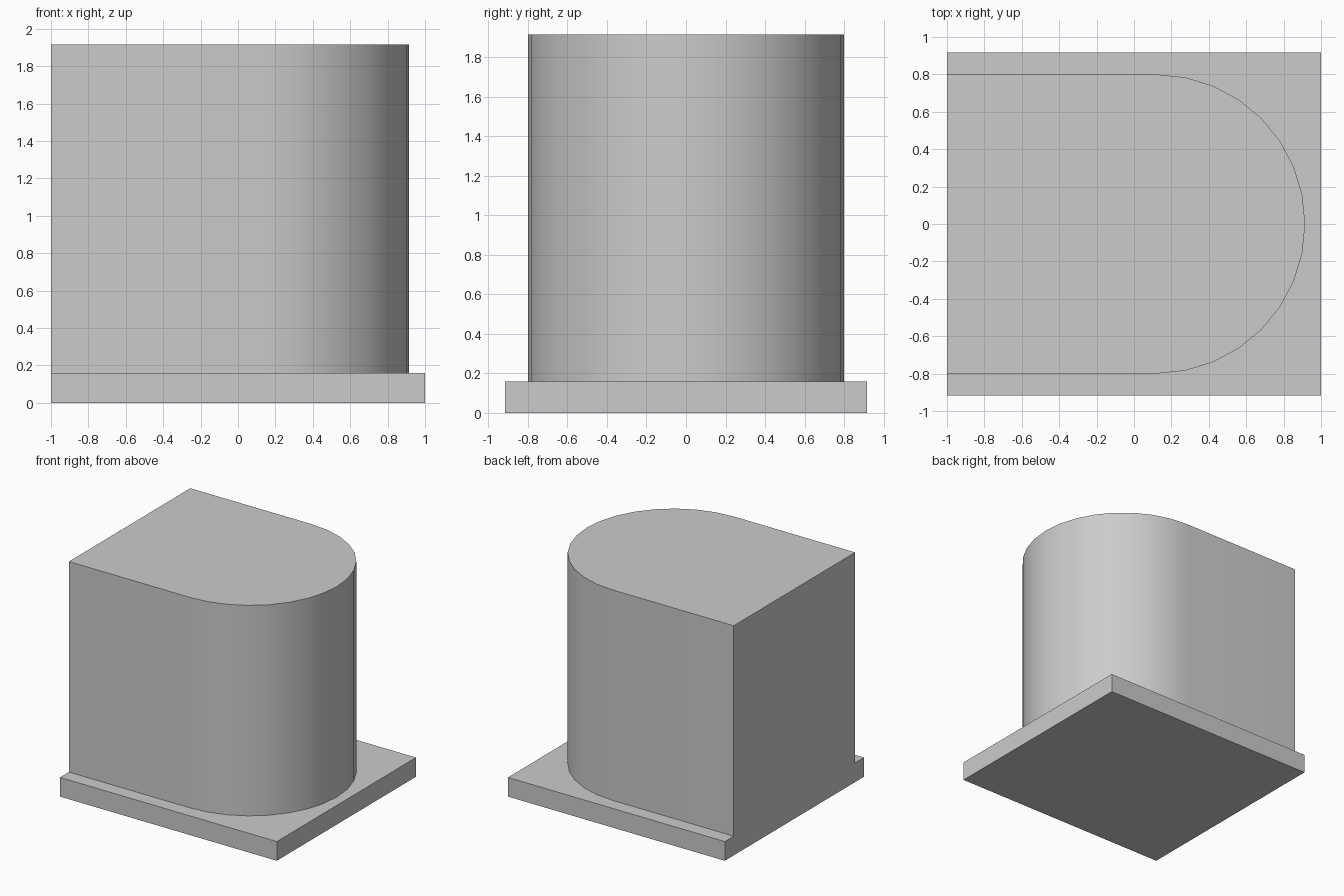
import bpy, bmesh, math

cube = bpy.data.objects.get("Cube")
if cube:
    bpy.data.objects.remove(cube, do_unlink=True)

# Single flat grey
grey = bpy.data.materials.new("light_grey")
grey.use_nodes = True
colour = (0.6, 0.6, 0.6, 1)
grey.diffuse_color = colour
grey.node_tree.nodes["Principled BSDF"].inputs["Base Color"].default_value = colour


def extrude_outline(name, outline, bottom, top):
    """Raise a flat outline into a closed solid."""
    bm = bmesh.new()
    face = bm.faces.new([bm.verts.new((x, y, bottom)) for x, y in outline])
    raised = bmesh.ops.extrude_face_region(bm, geom=[face])["geom"]
    verts = [v for v in raised if isinstance(v, bmesh.types.BMVert)]
    bmesh.ops.translate(bm, verts=verts, vec=(0, 0, top - bottom))
    bmesh.ops.recalc_face_normals(bm, faces=bm.faces)
    mesh = bpy.data.meshes.new(name)
    bm.to_mesh(mesh)
    bm.free()
    mesh.materials.append(grey)
    obj = bpy.data.objects.new(name, mesh)
    bpy.context.collection.objects.link(obj)
    return obj


BASE_TOP, BODY_TOP = 0.16, 1.915
HALF_DEPTH, RADIUS, ARC_X, STEPS = 0.917, 0.8, 0.115, 16

# Rectangular base slab
slab = [(-1, -HALF_DEPTH), (1, -HALF_DEPTH), (1, HALF_DEPTH), (-1, HALF_DEPTH)]
extrude_outline("base_slab", slab, 0, BASE_TOP)

# Body with a flat back flush with the slab and a half-round end
angles = [math.pi * (i / STEPS - 0.5) for i in range(STEPS + 1)]
arc = [(ARC_X + RADIUS * math.cos(a), RADIUS * math.sin(a)) for a in angles]
body = extrude_outline("rounded_body", [(-1, -RADIUS)] + arc + [(-1, RADIUS)],
                       BASE_TOP, BODY_TOP)

# Smooth the curved wall, keep the corners sharp
bpy.ops.object.select_all(action="DESELECT")
body.select_set(True)
bpy.context.view_layer.objects.active = body
bpy.ops.object.shade_smooth_by_angle(angle=math.radians(30))
